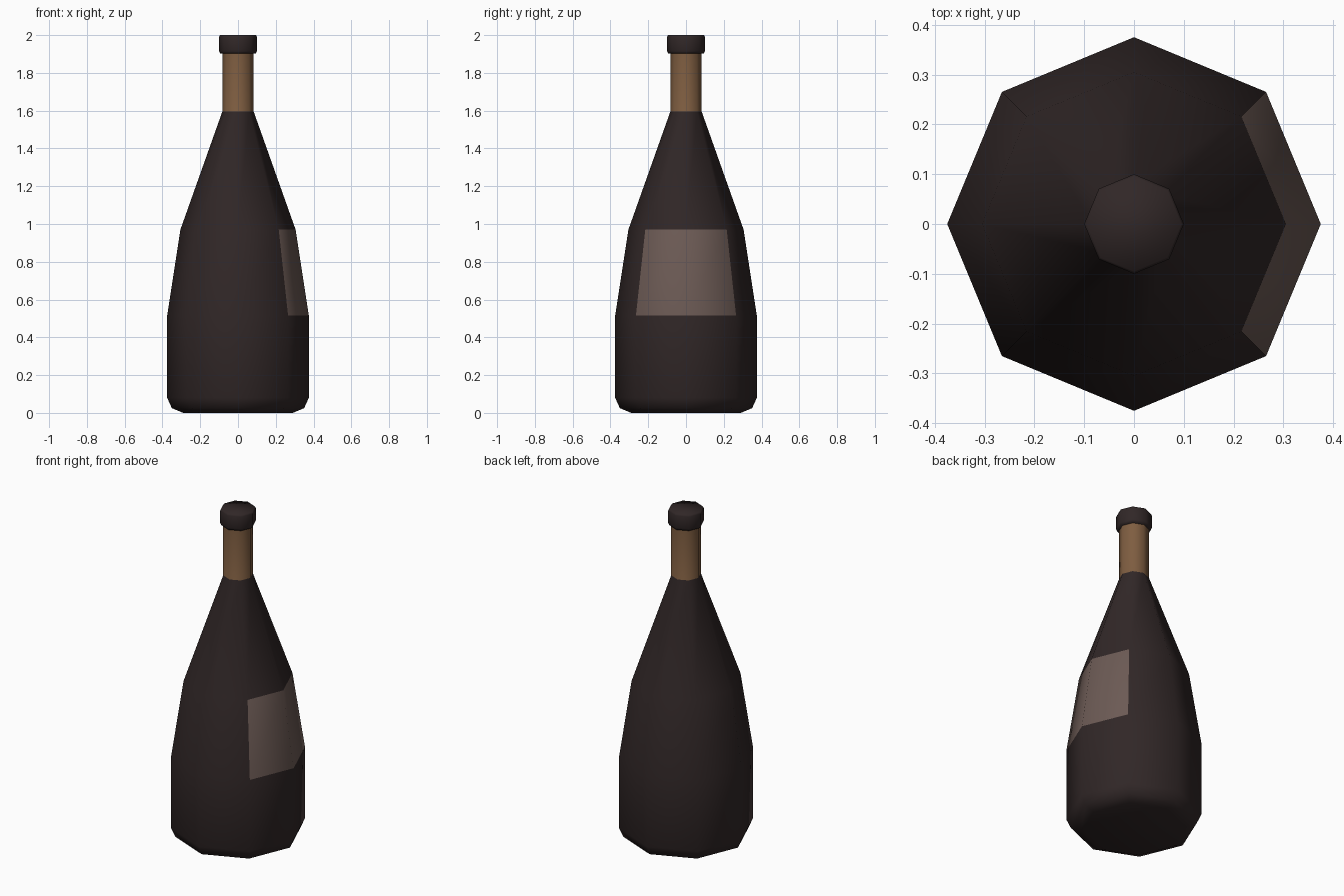
import bpy, bmesh, math

if "Cube" in bpy.data.objects:
    bpy.data.objects.remove(bpy.data.objects["Cube"])

SIDES = 8


def material(name, rgb):
    m = bpy.data.materials.new(name)
    m.diffuse_color = (*rgb, 1.0)
    m.use_nodes = True
    m.node_tree.nodes["Principled BSDF"].inputs["Base Color"].default_value = m.diffuse_color
    return m


dark = material("dark glass", (0.030, 0.020, 0.020))
paper = material("label paper", (0.150, 0.103, 0.090))
foil = material("brown neck foil", (0.210, 0.110, 0.052))


def lathe(name, profile, mats, cap_bottom=True, cap_top=True):
    """Eight-sided turned shape from (radius, z) pairs, a corner facing +x."""
    bm = bmesh.new()
    rings = []
    for r, z in profile:
        rings.append([bm.verts.new((r * math.cos(2 * math.pi * i / SIDES),
                                    r * math.sin(2 * math.pi * i / SIDES), z))
                      for i in range(SIDES)])
    for low, high in zip(rings, rings[1:]):
        for i in range(SIDES):
            j = (i + 1) % SIDES
            bm.faces.new((low[i], low[j], high[j], high[i]))
    if cap_bottom:
        bm.faces.new(rings[0][::-1])
    if cap_top:
        bm.faces.new(rings[-1])
    mesh = bpy.data.meshes.new(name)
    bm.to_mesh(mesh)
    bm.free()
    for m in mats:
        mesh.materials.append(m)
    ob = bpy.data.objects.new(name, mesh)
    bpy.context.collection.objects.link(ob)
    bpy.ops.object.select_all(action='DESELECT')
    ob.select_set(True)
    bpy.context.view_layer.objects.active = ob
    bpy.ops.object.shade_smooth_by_angle(angle=math.radians(80))
    return ob


# Bottle body, shoulder and neck
bottle = lathe("bottle", [(0.29, 0.0), (0.35, 0.025), (0.375, 0.08),
                          (0.375, 0.515), (0.305, 0.97),
                          (0.083, 1.595), (0.083, 1.91)],
               [dark, paper, foil])
for p in bottle.data.polygons:
    c = p.center
    if c.z > 1.6:                                   # neck foil
        p.material_index = 2
    elif 0.55 < c.z < 0.95 and c.x > 0.2:           # label on the two +x faces
        p.material_index = 1

# Cap on the neck
lathe("cap", [(0.094, 1.902), (0.1, 1.915), (0.1, 1.99), (0.095, 2.0)], [dark])
